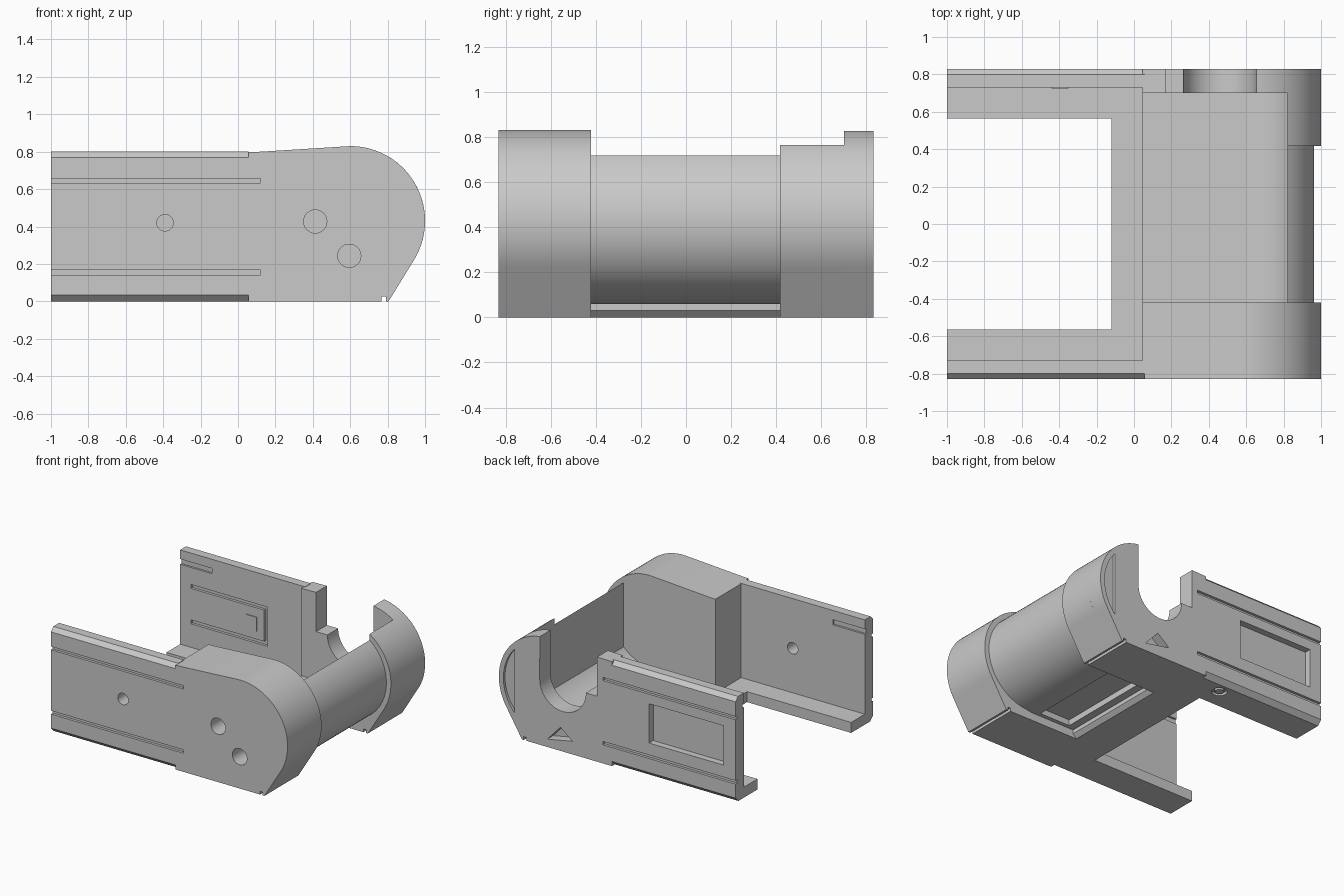
import bpy, bmesh
from math import sin, cos, radians
from mathutils import Vector

if "Cube" in bpy.data.objects:
    bpy.data.objects.remove(bpy.data.objects["Cube"])

grey = bpy.data.materials.new("light_grey")
grey.use_nodes = True
tone = (0.59, 0.59, 0.59, 1)
grey.diffuse_color = tone
grey.node_tree.nodes["Principled BSDF"].inputs["Base Color"].default_value = tone


def arc(cx, cz, r, a0, a1, n=32):
    """Points on an arc, angles in degrees."""
    steps = [radians(a0 + (a1 - a0) * i / n) for i in range(n + 1)]
    return [(cx + r * cos(a), cz + r * sin(a)) for a in steps]


def prism(name, profile, lo, hi, axis="y"):
    """Extrude a profile: (x, z) along y, (y, z) along x, or (x, y) along z."""
    place = {"y": lambda p: (p[0], lo, p[1]),
             "x": lambda p: (lo, p[0], p[1]),
             "z": lambda p: (p[0], p[1], lo)}[axis]
    move = Vector([(hi - lo) * (axis == a) for a in "xyz"])
    bm = bmesh.new()
    face = bm.faces.new([bm.verts.new(place(p)) for p in profile])
    new = bmesh.ops.extrude_face_region(bm, geom=[face])["geom"]
    bmesh.ops.translate(bm, vec=move, verts=[v for v in new if isinstance(v, bmesh.types.BMVert)])
    bmesh.ops.recalc_face_normals(bm, faces=bm.faces)
    mesh = bpy.data.meshes.new(name)
    bm.to_mesh(mesh)
    bm.free()
    mesh.materials.append(grey)
    obj = bpy.data.objects.new(name, mesh)
    bpy.context.collection.objects.link(obj)
    return obj


def box(name, x0, x1, y0, y1, z0, z1):
    return prism(name, [(x0, z0), (x1, z0), (x1, z1), (x0, z1)], y0, y1)


def round_bar(name, x, z, r, y0, y1):
    return prism(name, arc(x, z, r, 0, 348.75, 31), y0, y1)


def select_only(obj):
    bpy.ops.object.select_all(action="DESELECT")
    obj.select_set(True)
    bpy.context.view_layer.objects.active = obj


def cut(obj, cutters):
    """Subtract each cutter and throw it away."""
    select_only(obj)
    for cutter in cutters:
        cutter.hide_render = True
        mod = obj.modifiers.new("cut", "BOOLEAN")
        mod.operation, mod.solver, mod.object = "DIFFERENCE", "EXACT", cutter
        bpy.ops.object.modifier_apply(modifier=mod.name)
        bpy.data.objects.remove(cutter)


SPLIT, AXIS, MID, R, CORE, BORE = 0.045, 0.6, 0.43, 0.4, 0.362, 0.3
FOOT = [(SPLIT, 0), (0.805, 0)]
GROOVES = [(0.142, 0.168), (0.633, 0.658)]
# Inside of the tray: upright wall, rounded corner, flat floor
TRAY = arc(AXIS, MID, BORE, -42.8, -90, 16) + [(SPLIT, MID - BORE)]


def key_slot():
    return box("slot_cutter", 0.767, 0.79, -1, 1, -0.1, 0.025)


def rail_ends(side):
    # grooves that run a little way into the blocks
    lo, hi = sorted((side * 0.81, side * 0.9))
    return [box("rail_cutter", 0, 0.12, lo, hi, a, b) for a, b in GROOVES]


# Front rounded block
front = prism("front_block", [(0.055, 0)] + FOOT[1:] + arc(AXIS, MID, R, -32, 90)
              + [(0.12, 0.8), (0.055, 0.797)], -0.83, -0.42)
cut(front, [key_slot(), round_bar("hole_cutter", 0.413, 0.427, 0.062, -1, -0.6),
            round_bar("hole_cutter", 0.595, 0.243, 0.062, -1, -0.6)] + rail_ends(-1))
box("front_block_shoulder", SPLIT, 0.06, -0.74, -0.42, 0, 0.797)

# Side walls with chamfered edges, outer grooves and a foot flange
section = [(0.565, 0), (0.795, 0), (0.83, 0.035)]
for a, b in GROOVES:
    section += [(0.83, a), (0.81, a), (0.81, b), (0.83, b)]
section += [(0.83, 0.77), (0.80, 0.8), (0.73, 0.8), (0.73, 0.08), (0.565, 0.08)]
walls = {}
for name, side in (("front_wall", -1), ("back_wall", 1)):
    walls[side] = prism(name, [(side * y, z) for y, z in section], -1, 0.055, "x")
    lo, hi = sorted((side * 0.7, side * 0.745))
    cut(walls[side], [box("clip_cutter", -1.1, -0.73, lo, hi, 0.69, 0.73)])
cut(walls[-1], [round_bar("hole_cutter", -0.39, 0.42, 0.044, -1, -0.6)])

# Latch window outside the back wall, slim grooves around it inside
cut(walls[1], [box("window_cutter", -0.9, -0.27, 0.78, 0.9, 0.26, 0.56),
               box("groove_cutter", -0.91, -0.26, 0.7, 0.75, 0.53, 0.56),
               box("groove_cutter", -0.91, -0.26, 0.7, 0.75, 0.26, 0.29),
               box("groove_cutter", -0.29, -0.26, 0.7, 0.75, 0.27, 0.55),
               prism("ring_cutter", arc(-0.17, 0.72, 0.055, 0, 345, 23), -0.1, 0.02, "z")])
prism("foot_pin", arc(-0.17, 0.72, 0.033, 0, 345, 23), 0.0, 0.03, "z")
box("latch_mark_top", -0.44, -0.35, 0.724, 0.735, 0.445, 0.46)
box("latch_mark_side", -0.365, -0.35, 0.724, 0.735, 0.35, 0.445)

# Cross floor joining the two walls
box("cross_floor", -0.12, SPLIT, -0.74, 0.74, 0, 0.08)

# Tray floor and barrel in one profile, with a stepped recess below
barrel = prism("tray_and_barrel", [(SPLIT, 0), (0.17, 0), (0.2, 0.03), (0.2, 0.06), (0.58, 0.06)]
               + arc(AXIS, MID, CORE, -85, 52.5) + TRAY, -0.42, 0.42)
cut(barrel, [box("recess_cutter", 0.26, 0.52, -0.39, 0.39, 0, 0.105)])

# Back collar beside the barrel
collar = prism("back_collar", FOOT + arc(AXIS, MID, R, -32, 56.6) + TRAY, 0.417, 0.70)
cut(collar, [key_slot()])

# Back end plate with the open cradle
plate = prism("back_end_plate", FOOT + arc(AXIS, MID, R, -32, 82.2)
              + arc(0.46, 0.5, 0.195, 0, -180)
              + [(0.17, 0.5), (0.17, 0.8), (SPLIT, 0.797)], 0.70, 0.83)
cut(plate, [key_slot(),
            prism("arrow_cutter", [(0.38, 0.1), (0.59, 0.06), (0.48, 0.18)], 0.76, 0.9),
            prism("lens_cutter", arc(AXIS, MID, CORE, -42, 42), 0.81, 0.9)] + rail_ends(1))

# Smooth the curved faces, keep the edges crisp
for obj in [o for o in bpy.context.collection.objects if o.type == "MESH"]:
    select_only(obj)
    bpy.ops.object.shade_smooth_by_angle(angle=radians(25))
